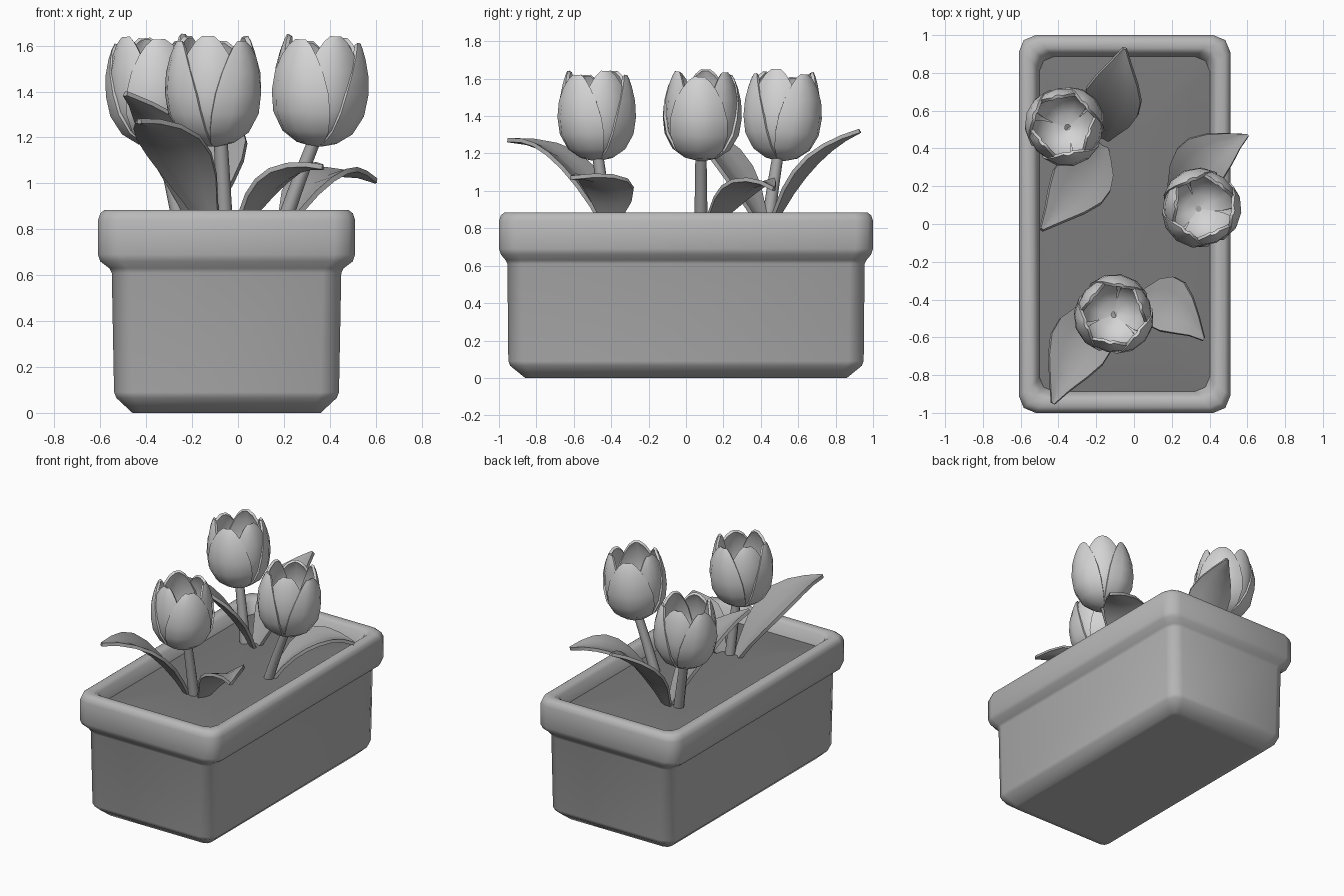
import bpy, bmesh, math
from mathutils import Vector

cube = bpy.data.objects.get("Cube")
if cube:
    bpy.data.objects.remove(cube, do_unlink=True)


def material(name, v):
    m = bpy.data.materials.new(name)
    m.use_nodes = True
    m.diffuse_color = (v, v, v, 1)
    m.node_tree.nodes["Principled BSDF"].inputs["Base Color"].default_value = (v, v, v, 1)
    return m


POT = material("pot grey", 0.48)
SOIL = material("soil dark grey", 0.2)
LEAF = material("leaf grey", 0.38)
PETAL = material("petal pale grey", 0.66)


def finish(name, bm, mat, angle=60, thickness=0):
    bmesh.ops.recalc_face_normals(bm, faces=bm.faces)
    mesh = bpy.data.meshes.new(name)
    bm.to_mesh(mesh)
    bm.free()
    ob = bpy.data.objects.new(name, mesh)
    bpy.context.collection.objects.link(ob)
    mesh.materials.append(mat)
    if thickness:
        mod = ob.modifiers.new("Thickness", 'SOLIDIFY')
        mod.thickness = thickness
        mod.offset = 0
    for other in bpy.context.selected_objects:
        other.select_set(False)
    ob.select_set(True)
    bpy.context.view_layer.objects.active = ob
    if thickness:
        bpy.ops.object.modifier_apply(modifier="Thickness")
    bpy.ops.object.shade_smooth_by_angle(angle=math.radians(angle))
    return ob


def loft(bm, rows, closed):
    """Join rows of points into a skin of quads."""
    rings = [[bm.verts.new(p) for p in row] for row in rows]
    n = len(rings[0])
    for a, b in zip(rings, rings[1:]):
        for i in range(n if closed else n - 1):
            j = (i + 1) % n
            bm.faces.new((a[i], a[j], b[j], b[i]))
    return rings


CENTRE_X = -0.05


def rounded_rect(hx, hy, r, z, steps=2):
    pts = []
    for k, (sx, sy) in enumerate([(1, 1), (-1, 1), (-1, -1), (1, -1)]):
        for s in range(steps + 1):
            a = math.radians(90) * (k + s / steps)
            pts.append(Vector((CENTRE_X + sx * (hx - r) + r * math.cos(a),
                               sy * (hy - r) + r * math.sin(a), z)))
    return pts


# Planter: chamfered foot, straight body, thick rolled rim and inner wall
bm = bmesh.new()
sections = [(0.37, 0.82, 0.03, 0), (0.41, 0.86, 0.04, 0), (0.48, 0.94, 0.08, 0.065),
            (0.49, 0.95, 0.08, 0.09), (0.50, 0.955, 0.08, 0.61), (0.51, 0.965, 0.08, 0.63),
            (0.55, 0.99, 0.09, 0.66), (0.56, 1.0, 0.09, 0.69), (0.56, 1.0, 0.09, 0.84),
            (0.55, 0.99, 0.09, 0.87), (0.53, 0.97, 0.08, 0.885), (0.49, 0.93, 0.07, 0.885),
            (0.465, 0.905, 0.07, 0.865), (0.445, 0.88, 0.08, 0.75)]
rings = loft(bm, [rounded_rect(*s) for s in sections], True)
bm.faces.new(rings[0])
bm.faces.new(rings[-1])
finish("planter", bm, POT, 50)

# Soil, slightly mounded
bm = bmesh.new()
rings = loft(bm, [rounded_rect(0.452, 0.887, 0.08, 0.785),
                  rounded_rect(0.34, 0.75, 0.06, 0.8),
                  rounded_rect(0.15, 0.5, 0.06, 0.81)], True)
bm.faces.new(rings[-1])
finish("soil", bm, SOIL)


def bezier(a, m, b, t):
    """Quadratic curve that passes through m at its middle."""
    c = 2 * m - (a + b) / 2
    return a * (1 - t) ** 2 + c * 2 * t * (1 - t) + b * t * t


def stem(name, base, top):
    bm = bmesh.new()
    mid = (base + top) / 2 + Vector((0, 0, 0.01))
    rows = []
    for i in range(5):
        t = i / 4
        p = bezier(base, mid, top, t)
        r = 0.036 - 0.006 * t
        rows.append([p + Vector((r * math.cos(k * math.tau / 8), r * math.sin(k * math.tau / 8), 0))
                     for k in range(8)])
    rings = loft(bm, rows, True)
    bm.faces.new(rings[0])
    bm.faces.new(rings[-1])
    finish(name, bm, LEAF)


# Petal outline: height, radius, half angle in degrees
PETAL_ROWS = [(0, 0.02, 60), (0.015, 0.085, 60), (0.06, 0.15, 57), (0.14, 0.194, 53),
              (0.23, 0.207, 48), (0.32, 0.202, 40), (0.39, 0.186, 30), (0.435, 0.171, 20),
              (0.46, 0.16, 9)]


def flower_head(name, base, lean, phase):
    turn = Vector((lean[0], lean[1], 1)).to_track_quat('Z', 'Y').to_matrix()
    for k in range(6):
        outer = k % 2 == 0
        mid = math.radians(phase + 60 * k)
        scale = 1.0 if outer else 0.93
        tall = 0.97 if outer else 1.0
        bm = bmesh.new()
        rows = []
        for z, r, half in PETAL_ROWS:
            row = []
            for c in range(5):
                u = c / 2 - 1
                a = math.radians(half) * u
                rr = r * scale * (1 - 0.04 * u * u)
                p = Vector((rr * math.cos(mid + a), rr * math.sin(mid + a),
                            z * tall + (0 if outer else 0.008)))
                row.append(base + turn @ p)
            rows.append(row)
        loft(bm, rows, False)
        finish(f"{name}_petal_{k + 1}", bm, PETAL, 50, 0.018)


def leaf(name, base, mid, tip, half_width):
    base, mid, tip = Vector(base), Vector(mid), Vector(tip)
    bm = bmesh.new()
    rows = []
    along = tip - base
    side = Vector((along.y, -along.x, 0)).normalized()
    widths = (0.2, 0.5, 0.82, 1.0, 0.99, 0.74, 0.39, 0.06)
    for i, w in enumerate(widths):
        t = i / (len(widths) - 1)
        p = bezier(base, mid, tip, t)
        ahead = bezier(base, mid, tip, t + 0.02) - p
        up = side.cross(ahead).normalized()
        h = half_width * w
        rows.append([p + side * h * u + up * (0.22 * h * abs(u)) for u in (-1, -0.5, 0, 0.5, 1)])
    loft(bm, rows, False)
    finish(name, bm, LEAF, 50, 0.022)


# Flowers: stem base, stem top, head base, lean of the head, turn of the petals
flowers = {
    "front_flower": ((-0.055, -0.42, 0.77), (-0.075, -0.47, 1.18), (-0.105, -0.48, 1.17), (0, 0), -100),
    "back_flower": ((-0.24, 0.43, 0.77), (-0.33, 0.49, 1.18), (-0.35, 0.51, 1.17), (-0.06, 0.04), -75),
    "side_flower": ((0.18, 0.08, 0.77), (0.33, 0.08, 1.18), (0.34, 0.08, 1.17), (0.06, 0.02), -115)}
for name, (root, top, head, lean, phase) in flowers.items():
    stem(name + "_stem", Vector(root), Vector(top))
    flower_head(name, Vector(head), lean, phase)

# Leaves
leaf("front_flower_long_leaf", (-0.11, -0.42, 0.78), (-0.29, -0.64, 1.14), (-0.43, -0.95, 1.27), 0.16)
leaf("front_flower_short_leaf", (0.0, -0.42, 0.78), (0.19, -0.43, 1.01), (0.37, -0.61, 1.07), 0.145)
leaf("back_flower_rear_leaf", (-0.17, 0.45, 0.78), (-0.11, 0.67, 1.12), (-0.05, 0.93, 1.32), 0.15)
leaf("back_flower_front_leaf", (-0.17, 0.42, 0.78), (-0.29, 0.21, 1.15), (-0.49, -0.03, 1.39), 0.155)
leaf("side_flower_leaf", (0.2, 0.11, 0.78), (0.36, 0.33, 1.01), (0.6, 0.47, 1.01), 0.14)
